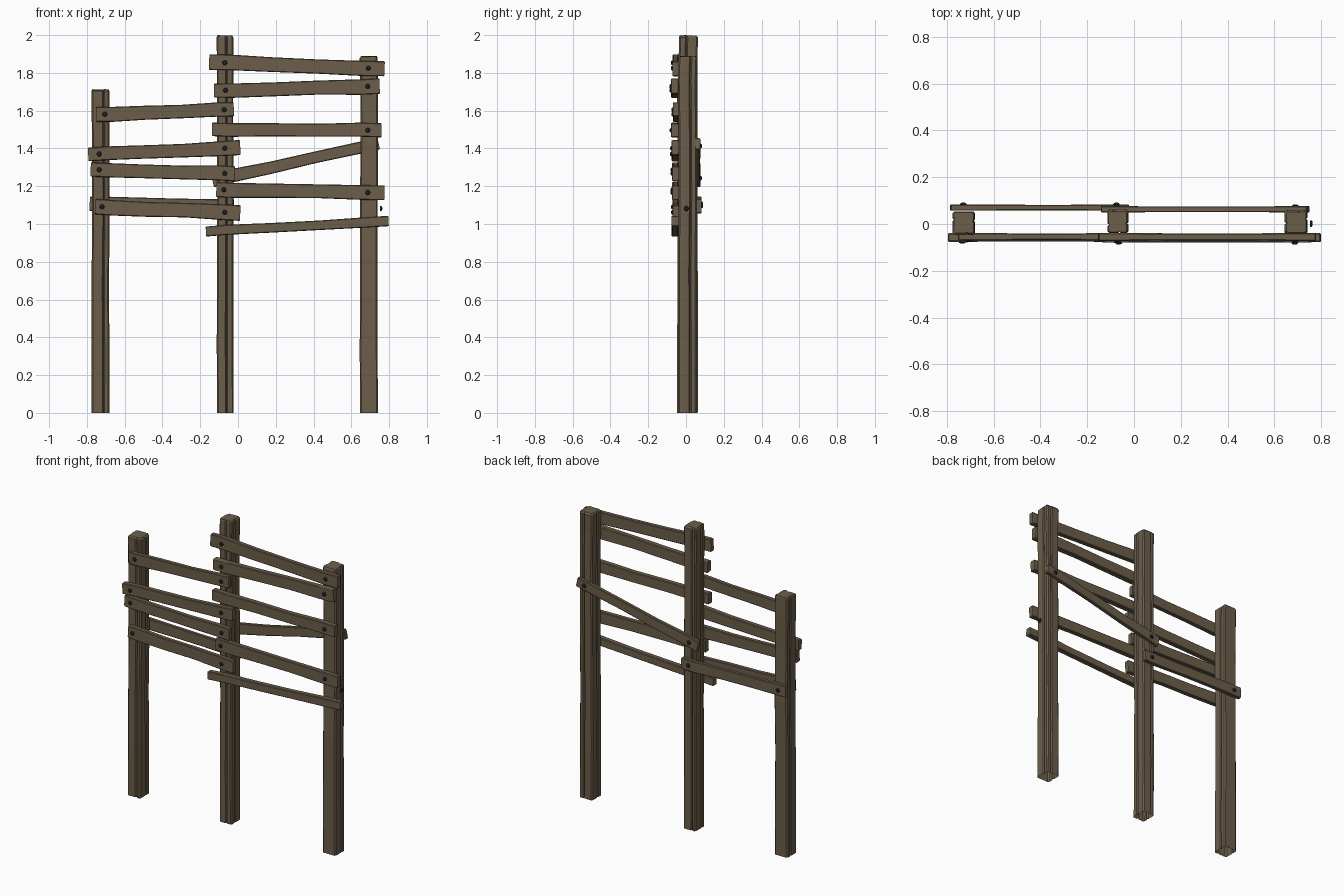
import bpy, bmesh, math, random
from mathutils import Vector

if "Cube" in bpy.data.objects:
    bpy.data.objects.remove(bpy.data.objects["Cube"])

random.seed(4)


def material(name, rgb):
    m = bpy.data.materials.new(name)
    m.diffuse_color = (*rgb, 1)
    m.use_nodes = True
    m.node_tree.nodes["Principled BSDF"].inputs["Base Color"].default_value = m.diffuse_color
    return m


WOOD = material("weathered_brown_wood", (0.15, 0.114, 0.07))
IRON = material("dark_iron", (0.025, 0.028, 0.032))


def loft(name, rings, mat, cap_start=True):
    """Skin a list of closed rings (same point count) and cap the ends."""
    bm = bmesh.new()
    vs = [[bm.verts.new(p) for p in r] for r in rings]
    n = len(rings[0])
    for a, b in zip(vs, vs[1:]):
        for i in range(n):
            bm.faces.new((a[i], a[(i + 1) % n], b[(i + 1) % n], b[i]))
    bm.faces.new(vs[-1])
    if cap_start:
        bm.faces.new(vs[0][::-1])
    bmesh.ops.recalc_face_normals(bm, faces=bm.faces)
    me = bpy.data.meshes.new(name)
    bm.to_mesh(me)
    bm.free()
    me.materials.append(mat)
    ob = bpy.data.objects.new(name, me)
    bpy.context.collection.objects.link(ob)
    return ob


def post_profile(cracks):
    """Unit square with chamfered corners; each side may hold a V crack.
    cracks: position (-1..1) per side, or None."""
    pts = []
    for side, c in enumerate(cracks):          # front, right, back, left
        ca, sa = round(math.cos(side * math.pi / 2)), round(math.sin(side * math.pi / 2))
        row = [(-0.84, -1, 0)]
        if c is not None:
            row += [(c - 0.13, -1, 0), (c, -1, 1), (c + 0.13, -1, 0)]
        row += [(0.84, -1, 0)]
        for x, y, k in row:
            # k marks the crack bottom, pushed inward along the side normal
            pts.append((x * ca - y * sa, x * sa + y * ca, k, (sa, -ca)))
    return pts


def post(name, x0, x1, y0, y1, top, cracks):
    cx, cy, hx, hy = (x0 + x1) / 2, (y0 + y1) / 2, (x1 - x0) / 2, (y1 - y0) / 2
    prof = post_profile(cracks)
    levels = [(0, 1, .2), (.18, 1, .28), (.4, .97, .22), (.6, .98, .25),
              (.8, .97, .1), (.93, 1, .2), (1 - .012 / top, 1, .15), (1, .88, .08)]
    rings = []
    for t, s, depth in levels:
        jx, jy = random.uniform(-.002, .002), random.uniform(-.002, .002)
        ring = []
        for x, y, k, n in prof:
            x, y = x - n[0] * k * depth, y - n[1] * k * depth
            z = t * top - (random.uniform(0, .006) if t == 1 else 0)
            ring.append((cx + jx + x * hx * s, cy + jy + y * hy * s, z))
        rings.append(ring)
    loft(name, rings, WOOD, cap_start=False)


def plank(name, x0, z0, h0, x1, z1, h1, y0, y1):
    """Rough board from (x0,z0) to (x1,z1), heights h0 and h1."""
    a, b = Vector((x0, 0, z0)), Vector((x1, 0, z1))
    d = (b - a).normalized()
    up = Vector((-d.z, 0, d.x))
    length = (b - a).length
    yc, hy = (y0 + y1) / 2, (y1 - y0) / 2
    c = .004
    rings = []
    for t, s in [(0, .9), (c / length, 1), (.12, 1), (.35, .95), (.62, .93),
                 (.88, 1), (1 - c / length, 1), (1, .9)]:
        hz = (h0 + (h1 - h0) * t) / 2 * s
        w = hy * s
        o = a + d * length * t
        if .1 < t < .9:
            o += up * random.uniform(-.003, .003)
        ring = []
        for u, v in [(-1, -hz + c), (-1, hz - c), (-.72, hz), (.72, hz),
                     (1, hz - c), (1, -hz + c), (.72, -hz), (-.72, -hz)]:
            p = o + up * v
            p.y = yc + u * w
            ring.append(p)
        rings.append(ring)
    loft(name, rings, WOOD)


def bolt(name, x, y, z, direction):
    """Small domed six-sided head pointing along direction."""
    d = Vector(direction)
    q = d.to_track_quat('Z', 'Y')
    rings = [[Vector((x, y, z)) + q @ Vector((r * math.cos(i * math.pi / 3),
                                             r * math.sin(i * math.pi / 3), h))
              for i in range(6)]
             for r, h in [(.014, -.004), (.014, .003), (.007, .008)]]
    loft(name, rings, IRON)


# posts: cracks listed front, right, back, left
post("left_post", -.775, -.68, -.046, .054, 1.715, (.35, .2, None, -.3))
post("middle_post", -.112, -.024, -.038, .062, 2.0, (.15, -.2, .4, .3))
post("right_post", .645, .74, -.042, .058, 1.89, (None, .3, -.3, .1))

# front boards: x0, z0, h0, x1, z1, h1, front y, bolt x positions
FRONT = [
    (-.153, 1.857, .083, .776, 1.822, .080, -.072, (-.07, .69)),
    (-.127, 1.706, .075, .750, 1.730, .083, -.080, (-.066, .687)),
    (-.137, 1.501, .072, .760, 1.496, .075, -.079, (.687,)),
    (-.115, 1.182, .080, .776, 1.165, .078, -.074, (-.075, .687)),
    (-.170, .960, .053, .797, 1.016, .055, -.078, ()),
    (-.750, 1.580, .080, -.022, 1.607, .075, -.070, (-.705, -.073)),
    (-.793, 1.368, .072, .012, 1.405, .080, -.076, (-.735, -.07)),
    (-.780, 1.289, .075, -.016, 1.266, .080, -.073, (-.735, -.07)),
    (-.755, 1.092, .082, .012, 1.058, .083, -.071, (-.72, -.07)),
]
# back boards: same layout, back y
BACK = [
    (-.135, 1.230, .072, .745, 1.425, .062, .076, (-.075, .69)),
    (-.785, 1.107, .075, -.022, 1.095, .075, .083, (-.73, -.075)),
]
for side, rows in ((-1, FRONT), (1, BACK)):
    word = "front" if side < 0 else "back"
    for i, (x0, z0, h0, x1, z1, h1, y, bolts) in enumerate(rows, 1):
        inner = -.039 if side < 0 else y - .026
        plank(f"{word}_board_{i}", x0, z0, h0, x1, z1, h1, min(y, inner), max(y, inner))
        for k, bx in enumerate(bolts, 1):
            bz = z0 + (z1 - z0) * (bx - x0) / (x1 - x0)
            bolt(f"{word}_bolt_{i}_{k}", bx, y, bz, (0, side, 0))

# loose bolt beside the right post
bolt("side_bolt", .756, .002, 1.082, (1, 0, 0))
